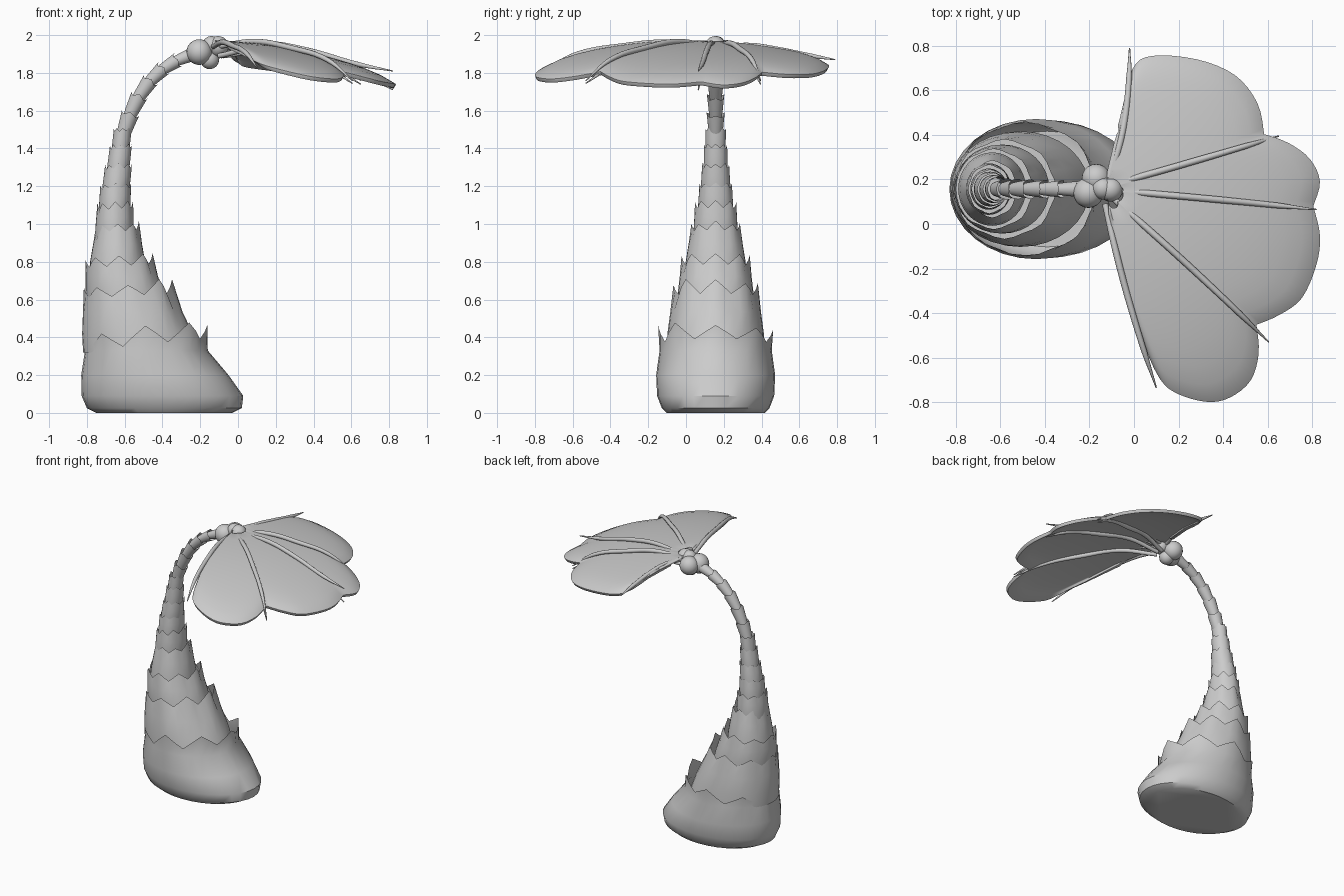
import bpy, bmesh, math, random
from mathutils import Vector

if "Cube" in bpy.data.objects:
    bpy.data.objects.remove(bpy.data.objects["Cube"])
random.seed(4)
SIDES = 32
CY = 0.157


def finish(bm, name, angle=40):
    bmesh.ops.recalc_face_normals(bm, faces=bm.faces)
    me = bpy.data.meshes.new(name)
    bm.to_mesh(me)
    bm.free()
    ob = bpy.data.objects.new(name, me)
    bpy.context.collection.objects.link(ob)
    bpy.ops.object.select_all(action='DESELECT')
    ob.select_set(True)
    bpy.context.view_layer.objects.active = ob
    bpy.ops.object.shade_smooth_by_angle(angle=math.radians(angle))
    return ob


def cup(name, rings, amp, slope=0.0, teeth=8):
    """Bark sleeve: rings are (cx, z, rx, ry, tilt); the last ring is ragged."""
    bm = bmesh.new()
    heights = [random.uniform(0.6, 1.0) for _ in range(teeth)]
    prev = None
    for k, (cx, cz, rx, ry, tilt) in enumerate(rings):
        loop = []
        last = k == len(rings) - 1
        for i in range(SIDES):
            a = 2 * math.pi * i / SIDES
            up, flare = 0.0, 1.0
            if last:
                t = i * teeth / SIDES
                peak = abs(t - round(t)) * 2
                h = heights[round(t) % teeth]
                up = amp * ((1 - peak) * h - 0.35) + slope * math.cos(a)
                flare = 1 + 0.05 * (1 - peak)
            u = rx * flare * math.cos(a)
            x = cx + u * math.cos(tilt) + up * math.sin(tilt)
            z = cz - u * math.sin(tilt) + up * math.cos(tilt)
            loop.append(bm.verts.new((x, CY + ry * flare * math.sin(a), z)))
        if prev:
            for i in range(SIDES):
                j = (i + 1) % SIDES
                bm.faces.new((prev[i], prev[j], loop[j], loop[i]))
        else:
            bm.faces.new(loop)
        prev = loop
    return finish(bm, name)


# Broad base sleeve
cup("trunk_base", [(-.39, .0, .36, .26, 0), (-.39, .025, .41, .285, 0), (-.40, .09, .428, .31, 0),
                   (-.44, .2, .39, .315, 0), (-.485, .33, .325, .297, 0), (-.49, .40, .312, .29, 0)],
    .10, .03)
# Stacked upright sleeves: bottom z, top z, left/right x at bottom and top, y half widths
STACK = [
    (.32, .65, -.82, -.20, -.805, -.36, .26, .213, .08),
    (.58, .80, -.80, -.38, -.80, -.46, .20, .172, .06),
    (.73, .98, -.79, -.485, -.745, -.53, .165, .122, .05),
    (.93, 1.095, -.755, -.555, -.74, -.56, .115, .104, .04),
    (1.06, 1.20, -.735, -.575, -.725, -.57, .092, .082, .03),
    (1.16, 1.305, -.72, -.58, -.70, -.565, .078, .068, .03),
    (1.27, 1.41, -.695, -.58, -.675, -.565, .062, .058, .025),
    (1.37, 1.50, -.67, -.58, -.655, -.565, .05, .052, .02),
]
for n, (z0, z1, l0, r0, l1, r1, y0, y1, amp) in enumerate(STACK):
    rings = []
    for t in (0, .3, .65, 1):
        l, r = l0 + (l1 - l0) * t, r0 + (r1 - r0) * t
        b = 0.05 * math.sin(math.pi * t) * (y0 + y1) / 2
        rings.append(((l + r) / 2, z0 + (z1 - z0) * t, (r - l) / 2 + b,
                      y0 + (y1 - y0) * t + b, 0))
    cup(f"trunk_sleeve_{n + 1}", rings, amp, .15 * amp)

# Small sleeves following the bent neck
NECK = [(-.612, 1.46), (-.575, 1.57), (-.53, 1.665), (-.472, 1.75), (-.405, 1.815),
        (-.33, 1.862), (-.25, 1.895), (-.17, 1.915)]
for n in range(len(NECK) - 1):
    (xa, za), (xb, zb) = NECK[n], NECK[n + 1]
    tilt = math.atan2(xb - xa, zb - za)
    r = .046 - .002 * n
    cup(f"neck_sleeve_{n + 1}",
        [(xa + (xb - xa) * t, za + (zb - za) * t, r * s, r * s, tilt)
         for t, s in ((-.15, .7), (.35, .85), (.8, .95), (1.1, 1.0))], .02, 0, 4)

# Hub of rounded knobs
for n, (x, y, z, r) in enumerate([(-.205, .14, 1.91, .068), (-.17, .205, 1.91, .065),
                                  (-.105, .155, 1.94, .055), (-.15, .16, 1.87, .05),
                                  (-.14, .16, 1.945, .05)]):
    bm = bmesh.new()
    bmesh.ops.create_uvsphere(bm, u_segments=20, v_segments=12, radius=r)
    bmesh.ops.translate(bm, verts=bm.verts, vec=(x, y, z))
    finish(bm, f"hub_knob_{n + 1}")


# Lobed leaf
def leaf_z(x, y):
    return 1.955 - .08 * x - .19 * x * x - .16 * y * y


LOBES = [
    [(-.03, .5), (.0, .69), (.08, .75), (.28, .735), (.45, .665), (.55, .54), (.58, .4)],
    [(.58, .4), (.69, .36), (.785, .29), (.83, .19), (.80, .08)],
    [(.80, .08), (.83, -.05), (.815, -.18), (.75, -.33), (.65, -.405), (.545, -.45)],
    [(.545, -.45), (.555, -.58), (.52, -.70), (.43, -.775), (.33, -.795), (.2, -.76), (.12, -.69),
     (.03, -.48)],
]
outline = [Vector((-.075, .3))]
for pts in LOBES:
    p = [Vector(q) for q in pts]
    p = [p[0]] + p + [p[-1]]
    for i in range(1, len(p) - 2):
        for t in (0, .25, .5, .75):
            outline.append(.5 * (2 * p[i] + (p[i + 1] - p[i - 1]) * t
                                 + (2 * p[i - 1] - 5 * p[i] + 4 * p[i + 1] - p[i + 2]) * t * t
                                 + (3 * p[i] - p[i - 1] - 3 * p[i + 1] + p[i + 2]) * t ** 3))
outline += [Vector((.03, -.48)), Vector((-.04, -.2))]
bm = bmesh.new()
apex = Vector((-.13, .15))
STEPS = 12
prev = None
for q in outline:
    col = []
    for k in range(1, STEPS + 1):
        p = apex.lerp(q, k / STEPS)
        col.append(bm.verts.new((p.x, p.y, leaf_z(p.x, p.y) - .025 * (k / STEPS) ** 12)))
    if prev:
        for k in range(STEPS - 1):
            bm.faces.new((prev[k], col[k], col[k + 1], prev[k + 1]))
    prev = col
leaf = finish(bm, "leaf", 60)
sol = leaf.modifiers.new("thickness", 'SOLIDIFY')
sol.thickness = .022
sol.offset = 0
bev = leaf.modifiers.new("round_edge", 'BEVEL')
bev.width = .008
bev.segments = 2
bev.limit_method = 'ANGLE'
bev.angle_limit = math.radians(50)


# Tapered ribs over and under the leaf
def rib(name, pts, radius):
    cu = bpy.data.curves.new(name, 'CURVE')
    cu.dimensions = '3D'
    cu.bevel_depth = radius
    cu.bevel_resolution = 3
    cu.use_fill_caps = True
    sp = cu.splines.new('BEZIER')
    sp.bezier_points.add(len(pts) - 1)
    sp.resolution_u = 6
    for b, p, r in zip(sp.bezier_points, pts, (.9, 1, 1, .85, .2)):
        b.co, b.radius = p, r
        b.handle_left_type = b.handle_right_type = 'AUTO'
    ob = bpy.data.objects.new(name, cu)
    bpy.context.collection.objects.link(ob)
    bpy.ops.object.select_all(action='DESELECT')
    ob.select_set(True)
    bpy.context.view_layer.objects.active = ob
    bpy.ops.object.convert(target='MESH')


# start, middle, tip in plan, tip height above and below
RIBS = [((-.11, .21), (-.04, .48), (-.02, .79), 1.87, None),
        ((-.09, .18), (.28, .285), (.65, .395), 1.76, 1.74),
        ((-.08, .15), (.37, .11), (.82, .065), 1.81, 1.71),
        ((-.10, .12), (.27, -.21), (.605, -.53), 1.76, 1.745),
        ((-.13, .09), (-.03, -.32), (.10, -.735), 1.83, None)]
for n, (a, m, b, top, low) in enumerate(RIBS):
    for side, tip in (("upper", top), ("lower", low)):
        if tip is None:
            continue
        s = 1 if side == "upper" else -1
        a2, m2, b2 = Vector(a), Vector(m), Vector(b)
        pts = [(*a2, 1.94 if s > 0 else 1.89)]
        for t, lift in ((.25, .02), (.5, .022), (.8, .02)):
            p = (1 - t) ** 2 * a2 + 2 * t * (1 - t) * (2 * m2 - (a2 + b2) / 2) + t * t * b2
            if low is None:
                lift = .004
            pts.append((*p, leaf_z(p.x, p.y) + s * lift))
        pts.append((*b2, tip))
        rib(f"leaf_rib_{n + 1}_{side}", pts, .015)
